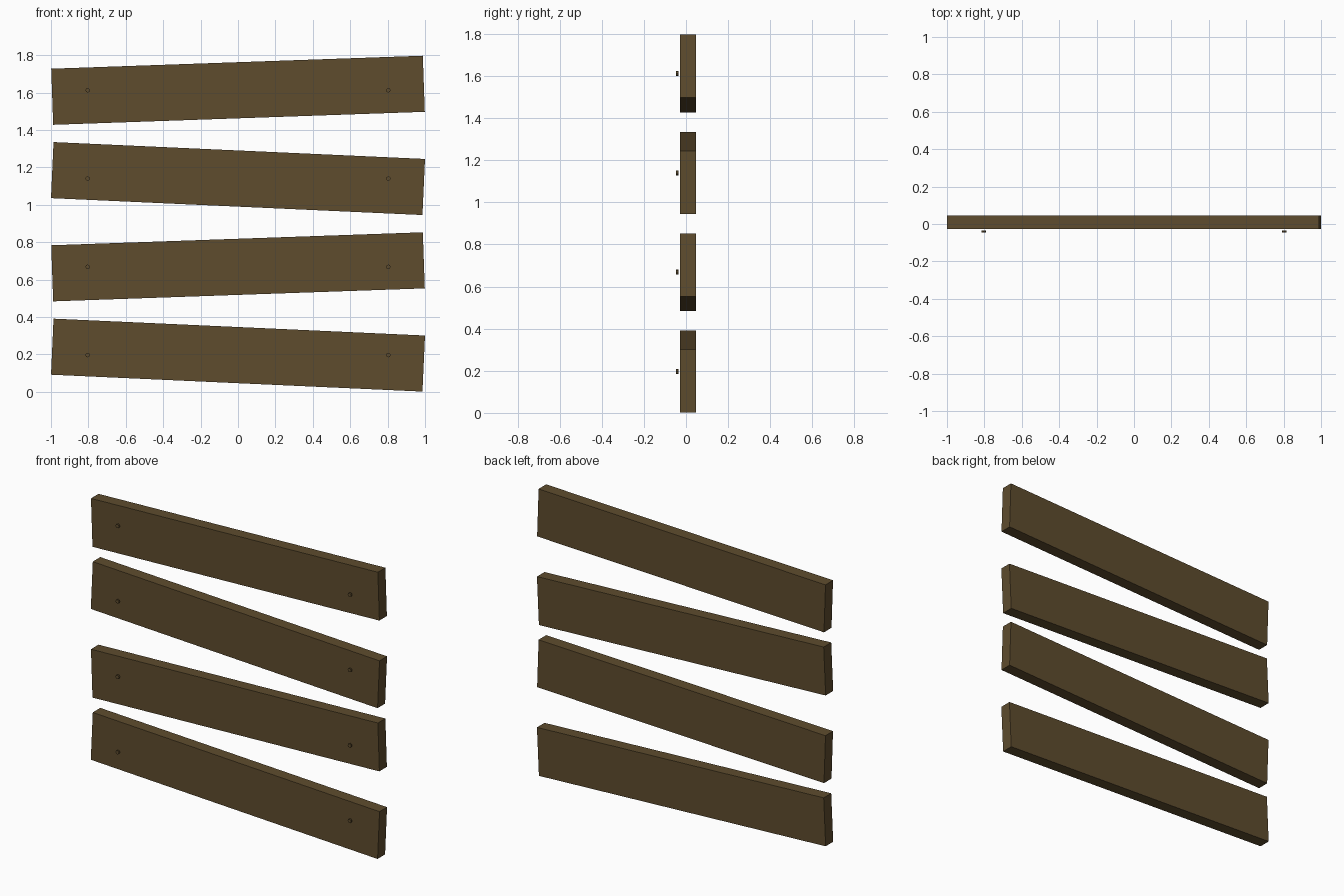
import bpy, math

if "Cube" in bpy.data.objects:
    bpy.data.objects.remove(bpy.data.objects["Cube"])

wood = bpy.data.materials.new("brown_wood")
wood.diffuse_color = (0.112, 0.072, 0.027, 1)
wood.use_nodes = True
wood.node_tree.nodes["Principled BSDF"].inputs["Base Color"].default_value = wood.diffuse_color

LENGTH, HEIGHT = 1.988, 0.30
Y_FRONT, Y_BACK = -0.028, 0.0465


def finish(name):
    ob = bpy.context.object
    ob.name = name
    ob.data.materials.append(wood)
    return ob


def plank(name, z, tilt):
    # tilted board
    bpy.ops.mesh.primitive_cube_add(
        size=1, location=(0, (Y_FRONT + Y_BACK) / 2, z),
        rotation=(0, -math.radians(tilt), 0))
    ob = finish(name)
    ob.scale = (LENGTH, Y_BACK - Y_FRONT, HEIGHT)


def nail(name, x, z):
    # small nail head floating just in front of the board
    bpy.ops.mesh.primitive_cylinder_add(
        vertices=8, radius=0.012, depth=0.0105, location=(x, -0.0412, z),
        rotation=(math.pi / 2, 0, 0))
    finish(name)


for i, tilt in enumerate((-2.6, 2.0, -2.6, 2.0)):
    z = 0.196 + 0.472 * i
    plank(f"plank_{i + 1}", z, tilt)
    for side, x in (("left", -0.804), ("right", 0.804)):
        nail(f"nail_{side}_{i + 1}", x, z)
